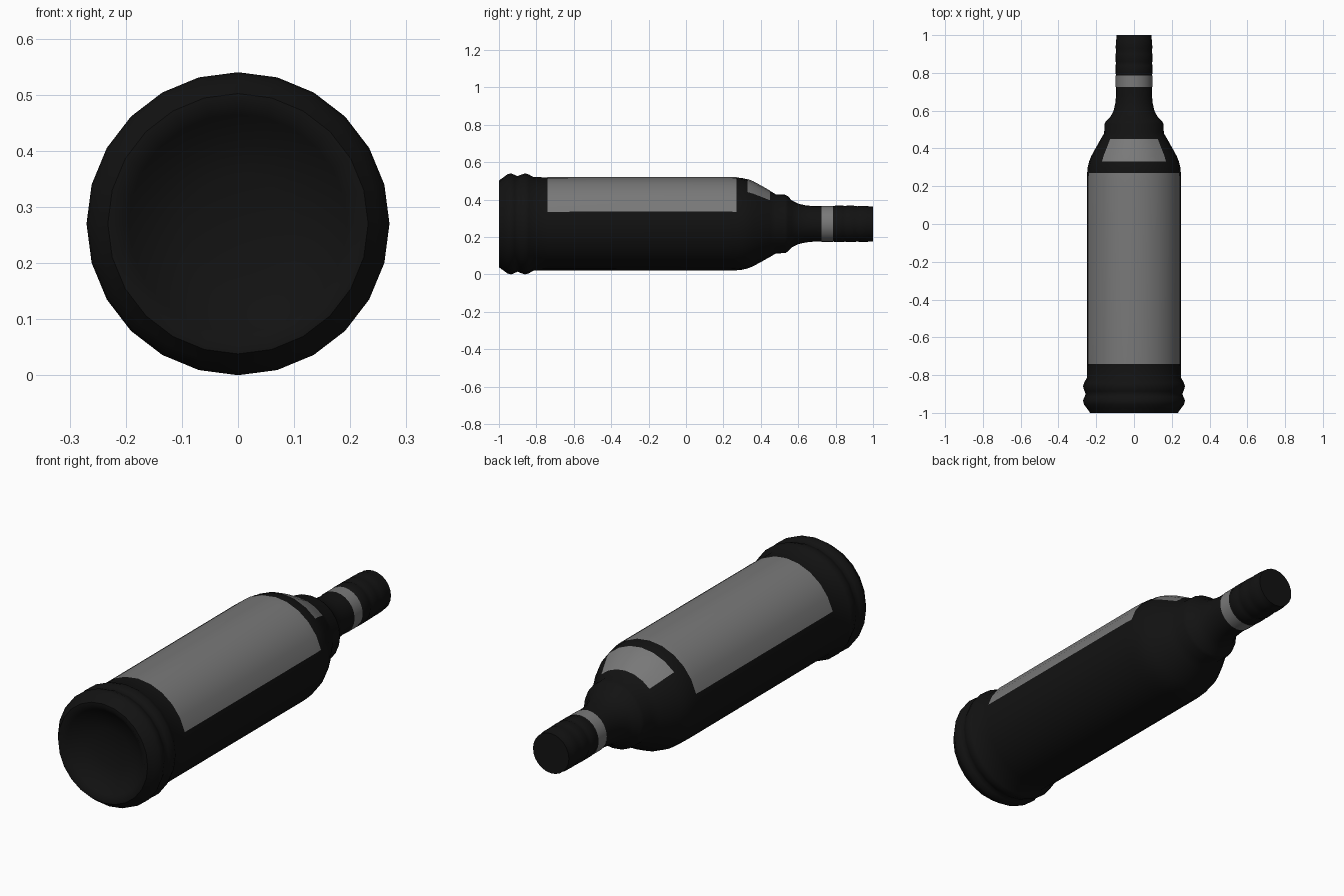
import bpy, bmesh
from math import sin, cos, radians

if "Cube" in bpy.data.objects:
    bpy.data.objects.remove(bpy.data.objects["Cube"])

SIDES = 24
STEP = 360 / SIDES
AXIS_Z = 0.27


def material(name, value):
    m = bpy.data.materials.new(name)
    m.diffuse_color = (value, value, value, 1)
    m.use_nodes = True
    m.node_tree.nodes["Principled BSDF"].inputs["Base Color"].default_value = m.diffuse_color
    return m


GLASS = material("dark_glass", 0.006)
PAPER = material("grey_paper", 0.19)


def lathe(name, profile, mat, start=0, end=360, lift=0.0):
    """Sweep (y, radius) points about the bottle axis between two angles."""
    bm = bmesh.new()
    full = end - start == 360
    count = round((end - start) / STEP) + (0 if full else 1)
    rings = []
    for y, r in profile:
        if r == 0:
            rings.append([bm.verts.new((0, y, AXIS_Z))] * count)
            continue
        ring = []
        for i in range(count):
            a = radians(start + i * STEP)
            ring.append(bm.verts.new(((r + lift) * cos(a), y, AXIS_Z + (r + lift) * sin(a))))
        rings.append(ring)
    for lo, hi in zip(rings, rings[1:]):
        for i in range(count if full else count - 1):
            j = (i + 1) % count
            corners = dict.fromkeys((lo[i], hi[i], hi[j], lo[j]))
            bm.faces.new(list(corners))
    bm.normal_update()
    mesh = bpy.data.meshes.new(name)
    bm.to_mesh(mesh)
    bm.free()
    obj = bpy.data.objects.new(name, mesh)
    bpy.context.collection.objects.link(obj)
    mesh.materials.append(mat)
    bpy.ops.object.select_all(action='DESELECT')
    obj.select_set(True)
    bpy.context.view_layer.objects.active = obj
    bpy.ops.object.shade_smooth_by_angle(angle=radians(50))
    return obj


# Bottle: hollowed base, two base beads, body, shoulder, collar and neck
shoulder_label = [(0.33, 0.238), (0.36, 0.226), (0.40, 0.204), (0.45, 0.176)]
lathe("bottle", [
    (-0.93, 0), (-0.935, 0.09), (-0.955, 0.155), (-0.985, 0.195), (-1.0, 0.215), (-1.0, 0.232),
    (-0.975, 0.25), (-0.955, 0.265), (-0.935, 0.27), (-0.915, 0.262), (-0.90, 0.255),
    (-0.885, 0.262), (-0.86, 0.27), (-0.84, 0.264), (-0.815, 0.25),
    (-0.74, 0.249), (0.23, 0.25), (0.27, 0.248), (0.30, 0.245),
    *shoulder_label,
    (0.48, 0.158), (0.53, 0.156), (0.545, 0.148), (0.565, 0.126), (0.60, 0.108),
    (0.64, 0.099), (0.68, 0.095), (0.79, 0.095)], GLASS)

# Screw cap with shallow grooves
lathe("cap", [
    (0.79, 0.095), (0.80, 0.098), (0.84, 0.098), (0.85, 0.094), (0.86, 0.098),
    (0.90, 0.097), (0.915, 0.094), (0.93, 0.097), (0.97, 0.096),
    (0.98, 0.093), (1.0, 0.093), (1.0, 0)], GLASS)

# Labels lie just above the glass
lathe("body_label", [(-0.74, 0.249), (0.23, 0.25), (0.27, 0.248)], PAPER, 15, 165, 0.002)
lathe("shoulder_label", shoulder_label, PAPER, 45, 135, 0.002)
lathe("neck_band", [(0.725, 0.095), (0.785, 0.095)], PAPER, 0, 360, 0.002)
